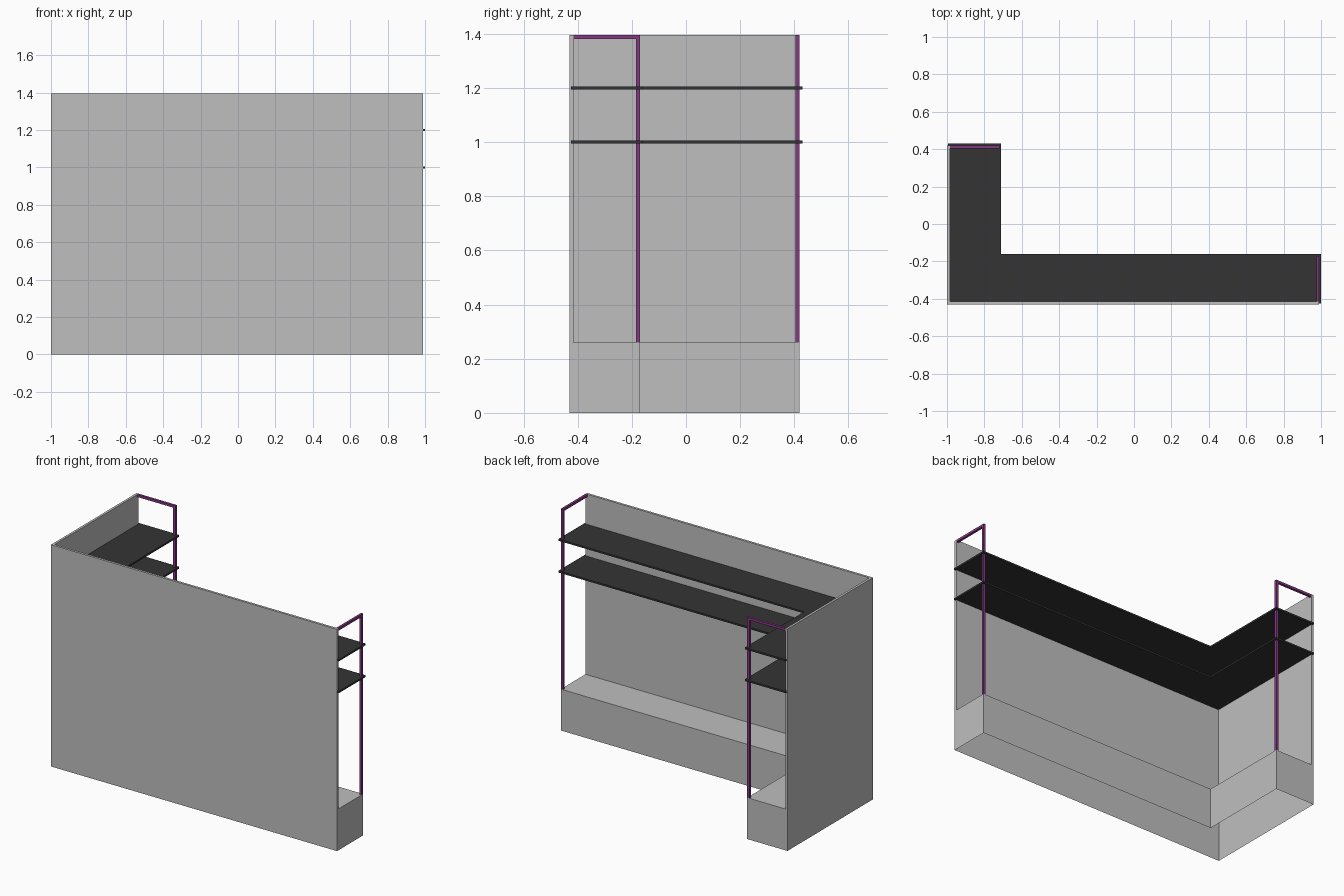
import bpy, bmesh

cube = bpy.data.objects.get("Cube")
if cube:
    bpy.data.objects.remove(cube, do_unlink=True)


def material(name, rgb):
    m = bpy.data.materials.new(name)
    m.use_nodes = True
    m.diffuse_color = (*rgb, 1)
    m.node_tree.nodes["Principled BSDF"].inputs["Base Color"].default_value = (*rgb, 1)
    return m


GREY = material("light grey panel", (0.52, 0.52, 0.52))
DARK = material("dark shelf", (0.034, 0.034, 0.034))
PURPLE = material("purple metal", (0.23, 0.04, 0.22))

# Main dimensions
LEFT, RIGHT, FRONT, BACK = -1.0, 0.99, -0.43, 0.42
WALL = 0.015                      # panel and tube thickness
INNER_X, INNER_Y = -0.72, -0.17   # inner corner of the plinth
PLINTH, TOP = 0.26, 1.395
LIP = 0.01                        # shelf overhang


def ell(x0, y0, x1, y1, ix, iy):
    """Counter-clockwise L outline with inner corner (ix, iy)."""
    return [(x0, y0), (x1, y0), (x1, iy), (ix, iy), (ix, y1), (x0, y1)]


def cap(bm, pts, z, up=True):
    verts = [bm.verts.new((x, y, z)) for x, y in pts]
    bm.faces.new(verts if up else verts[::-1])


def sides(bm, pts, z0, z1):
    for a, b in zip(pts, pts[1:] + pts[:1]):
        bm.faces.new([bm.verts.new(c) for c in
                      ((*a, z0), (*b, z0), (*b, z1), (*a, z1))])


def finish(bm, name, mat):
    bmesh.ops.remove_doubles(bm, verts=bm.verts, dist=0.0001)
    mesh = bpy.data.meshes.new(name)
    bm.to_mesh(mesh)
    bm.free()
    mesh.materials.append(mat)
    ob = bpy.data.objects.new(name, mesh)
    bpy.context.collection.objects.link(ob)
    return ob


# Counter shell: two tall panels rising from a hollow plinth, open underneath
footprint = ell(LEFT, FRONT, RIGHT, BACK, INNER_X, INNER_Y)
panels = ell(LEFT, FRONT, RIGHT, BACK, LEFT + WALL, FRONT + WALL)
ledge = ell(LEFT + WALL, FRONT + WALL, RIGHT, BACK, INNER_X, INNER_Y)
bm = bmesh.new()
sides(bm, footprint, 0, PLINTH)
cap(bm, ledge, PLINTH)
sides(bm, panels, PLINTH, TOP)
cap(bm, panels, TOP)
finish(bm, "counter_shell", GREY)

# Two L-shaped shelves, slightly larger than the plinth ledge
shelf = ell(LEFT + WALL - LIP, FRONT + WALL - LIP, RIGHT + LIP, BACK + LIP,
            INNER_X + LIP, INNER_Y + LIP)
for name, z in (("lower_shelf", 1.0), ("upper_shelf", 1.2)):
    bm = bmesh.new()
    z0, z1 = z - 0.0055, z + 0.0055
    sides(bm, shelf, z0, z1)
    cap(bm, shelf, z0, up=False)
    cap(bm, shelf, z1)
    finish(bm, name, DARK)


def box(name, x0, x1, y0, y1, z0, z1, mat):
    bm = bmesh.new()
    pts = [(x0, y0), (x1, y0), (x1, y1), (x0, y1)]
    sides(bm, pts, z0, z1)
    cap(bm, pts, z0, up=False)
    cap(bm, pts, z1)
    return finish(bm, name, mat)


# Square tube frames at both open ends: a post and a top rail back to the panel
box("left_post", RIGHT - WALL, RIGHT, INNER_Y - WALL, INNER_Y, PLINTH, TOP, PURPLE)
box("left_rail", RIGHT - WALL, RIGHT, FRONT + WALL, INNER_Y - WALL,
    TOP - WALL, TOP, PURPLE)
box("back_post", INNER_X - WALL, INNER_X, BACK - WALL, BACK, PLINTH, TOP, PURPLE)
box("back_rail", LEFT + WALL, INNER_X - WALL, BACK - WALL, BACK,
    TOP - WALL, TOP, PURPLE)
